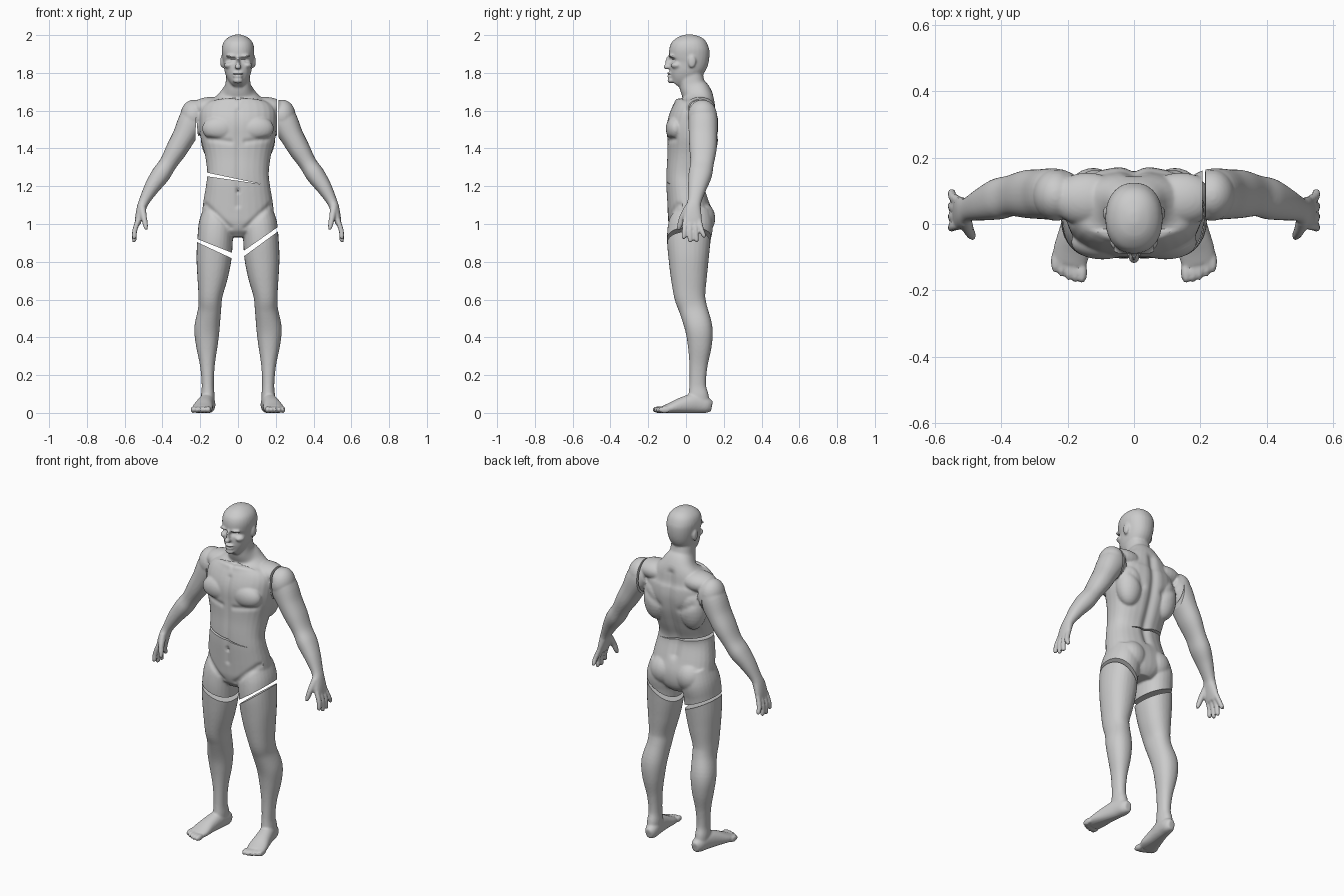
import bpy, bmesh, math
from mathutils import Vector, Matrix

bm = bmesh.new()


def catmull(p0, p1, p2, p3, t):
    return [0.5 * (2 * b + (c - a) * t + (2 * a - 5 * b + 4 * c - d) * t * t
                   + (3 * b - a - 3 * c + d) * t ** 3) for a, b, c, d in zip(p0, p1, p2, p3)]


def loft(sections, ref=(0, 1, 0), power=2.2, mirror=1, sides=28, steps=5):
    """Smooth tube through (x, y, z, half_width, half_depth) sections."""
    s = [(mirror * a[0],) + tuple(a[1:]) for a in sections]
    s = [s[0]] + s + [s[-1]]
    path = [catmull(*s[i:i + 4], k / steps) for i in range(len(s) - 3) for k in range(steps)]
    path.append(list(s[-1]))
    rings = []
    for i, p in enumerate(path):
        t = (Vector(path[min(i + 1, len(path) - 1)][:3]) - Vector(path[max(i - 1, 0)][:3])).normalized()
        v = Vector(ref)
        v = (v - t * v.dot(t)).normalized()
        u = v.cross(t)
        ring = []
        for k in range(sides):
            a = 2 * math.pi * k / sides
            c, d = math.cos(a), math.sin(a)
            c = math.copysign(abs(c) ** (2 / power), c) * p[3]
            d = math.copysign(abs(d) ** (2 / power), d) * p[4]
            ring.append(bm.verts.new(Vector(p[:3]) + u * c + v * d))
        rings.append(ring)
    for r, q in zip(rings, rings[1:]):
        for k in range(sides):
            bm.faces.new((r[k], r[k - 1], q[k - 1], q[k]))
    bm.faces.new(rings[0])
    bm.faces.new(rings[-1][::-1])


def ball(c, r, mirror=1):
    m = Matrix.Translation((c[0] * mirror, c[1], c[2])) @ Matrix.Diagonal((*r, 1))
    bmesh.ops.create_uvsphere(bm, u_segments=24, v_segments=16, radius=1, matrix=m)


# Torso and neck
loft([(0, .03, .93, .06, .08), (0, .03, .97, .13, .11), (0, .025, 1.03, .185, .12),
      (0, .012, 1.10, .186, .112), (0, -.005, 1.20, .17, .1), (0, -.003, 1.27, .163, .102),
      (0, .015, 1.36, .174, .117), (0, .03, 1.45, .197, .132), (0, .037, 1.53, .205, .137),
      (0, .048, 1.60, .2, .122), (0, .06, 1.65, .15, .095), (0, .055, 1.69, .098, .08),
      (0, .035, 1.73, .07, .07), (0, .025, 1.78, .063, .066), (0, .02, 1.83, .06, .065)], power=2.35)

# Head with nose, lips and chin
loft([(0, -.058, 1.742, .028, .03), (0, -.037, 1.768, .052, .057), (0, -.014, 1.805, .069, .081),
      (0, .01, 1.85, .077, .102), (0, .017, 1.89, .084, .107), (0, .017, 1.93, .086, .105),
      (0, .018, 1.965, .075, .09), (0, .018, 1.99, .048, .06), (0, .018, 2.003, .014, .018)])
for c, r in [((0, -.1, 1.832), (.017, .02, .014)), ((0, -.093, 1.856), (.011, .016, .035)),
             ((0, -.086, 1.797), (.028, .016, .007)), ((0, -.084, 1.783), (.025, .016, .008)),
             ((0, -.08, 1.76), (.026, .018, .016))]:
    ball(c, r)

for m in (1, -1):
    # Face and muscle masses
    for c, r in [((.033, -.076, 1.888), (.032, .018, .009)), ((.048, -.05, 1.84), (.026, .03, .018)),
                 ((.084, .032, 1.86), (.01, .021, .034)),
                 ((.095, -.055, 1.505), (.095, .052, .068)),
                 ((.085, .075, 1.03), (.086, .08, .09)),
                 ((.12, .1, 1.46), (.078, .07, .13)),
                 ((.14, .075, 1.615), (.11, .08, .058)),
                 ((.235, .087, 1.572), (.07, .078, .086))]:
        ball(c, r, m)

    # Arm and palm
    loft([(.19, .085, 1.58, .065, .065), (.235, .09, 1.555, .075, .077), (.285, .09, 1.465, .062, .075),
          (.325, .09, 1.395, .057, .072), (.37, .085, 1.32, .047, .062), (.41, .075, 1.26, .05, .062),
          (.455, .06, 1.195, .041, .05), (.497, .045, 1.12, .028, .037), (.512, .037, 1.08, .025, .043),
          (.525, .034, 1.03, .02, .05), (.532, .034, 1.0, .015, .046)], mirror=m)
    # Fingers and thumb
    for y0, y1, z1 in [(-.004, -.012, .92), (.021, .022, .903), (.046, .056, .905), (.07, .095, .928)]:
        loft([(.528, y0, 1.02, .014, .014), (.546, (y0 + y1) / 2, .968, .0135, .0135),
              (.549, y1, z1 + .01, .012, .012), (.547, y1, z1, .006, .006)], mirror=m, sides=12)
    loft([(.508, .012, 1.085, .02, .022), (.498, -.018, 1.035, .016, .018), (.489, -.034, .99, .013, .014),
          (.486, -.041, .968, .007, .008)], mirror=m, sides=12)

    # Leg
    loft([(.1, .03, 1.08, .08, .1), (.113, .025, 1.0, .094, .118), (.121, .015, .92, .094, .116),
          (.127, .014, .82, .093, .107), (.135, .015, .72, .081, .096), (.146, .02, .62, .064, .083),
          (.15, .038, .55, .061, .075), (.164, .067, .45, .067, .073), (.165, .073, .36, .058, .064),
          (.162, .066, .25, .039, .048), (.16, .062, .15, .032, .044), (.16, .066, .09, .036, .054),
          (.16, .07, .03, .034, .055)], mirror=m)
    # Foot and toes
    loft([(.155, .137, .035, .02, .028), (.155, .11, .04, .035, .041), (.164, .05, .05, .041, .052),
          (.178, -.02, .04, .047, .043), (.188, -.08, .026, .055, .029), (.193, -.12, .018, .05, .02)],
         ref=(0, 0, 1), mirror=m)
    for i in range(5):
        ball((.157 + .0205 * i, -.145 + .002 * i * i, .017), (.0165 if i == 0 else .0115, .034, .018), m)

bmesh.ops.recalc_face_normals(bm, faces=bm.faces)
mesh = bpy.data.meshes.new("torso")
bm.to_mesh(mesh)
bm.free()
body = bpy.data.objects.new("torso", mesh)
bpy.context.collection.objects.link(body)
bpy.context.view_layer.objects.active = body
body.select_set(True)

# Fuse everything into one soft skin
fuse = body.modifiers.new("fuse", 'REMESH')
fuse.mode, fuse.voxel_size = 'VOXEL', .006
soft = body.modifiers.new("soft", 'SMOOTH')
soft.factor, soft.iterations = .5, 5
for name in ("fuse", "soft"):
    bpy.ops.object.modifier_apply(modifier=name)


def stroke(a, b, radius, amount, side):
    """Sculpt a mirrored front (-1) or back (1) stroke along a segment in xz."""
    a, b = Vector(a), Vector(b)
    d = b - a
    for v in bm.verts:
        p = Vector((abs(v.co.x), v.co.z))
        if v.co.y * side < .02 or p.x > .3 or not min(a.y, b.y) - .1 < p.y < max(a.y, b.y) + .1:
            continue
        t = max(0, min(1, (p - a).dot(d) / max(d.length_squared, 1e-9)))
        f = math.exp(-((p - a - d * t).length / radius) ** 2)
        if f > .02:
            v.co += v.normal * amount * f


bm = bmesh.new()
bm.from_mesh(body.data)
for args in [((.022, 1.868), (.044, 1.868), .011, -.011, -1),   # eye sockets
             ((0, 1.79), (.024, 1.79), .004, -.004, -1),        # mouth
             ((0, 1.1), (0, 1.6), .014, -.007, -1),             # front midline
             ((0, 1.17), (0, 1.18), .01, -.008, -1),            # navel
             ((.04, 1.435), (.15, 1.45), .014, -.006, -1),      # chest edge
             ((.02, 1.655), (.17, 1.67), .012, .005, -1),       # collar bones
             ((.17, 1.1), (.04, .98), .014, -.006, -1),         # groin
             ((0, 1.15), (0, 1.65), .024, -.014, 1),            # spine
             ((.07, 1.45), (.15, 1.5), .02, -.006, 1)]:         # shoulder blades
    stroke(*args)
for v in bm.verts:
    v.co.z = max(v.co.z, 0)
bm.to_mesh(body.data)
bm.free()

# Slits: prisms drawn in the front plane
bm = bmesh.new()
for poly in [[(-.26, .938), (0, .835), (0, .803), (-.26, .924)],
             [(0, .837), (.26, 1.018), (.26, .996), (0, .806)],
             [(-.25, 1.29), (.13, 1.21), (-.25, 1.265)],
             [(.206, 1.42), (.206, 1.72), (.216, 1.72), (.214, 1.42)],
             [(-.222, 1.575), (-.208, 1.42), (-.226, 1.42)]]:
    face = bm.faces.new([bm.verts.new((x, -.4, z)) for x, z in poly])
    new = bmesh.ops.extrude_face_region(bm, geom=[face])["geom"]
    bmesh.ops.translate(bm, vec=(0, .8, 0), verts=[g for g in new if isinstance(g, bmesh.types.BMVert)])
bmesh.ops.recalc_face_normals(bm, faces=bm.faces)
cut_mesh = bpy.data.meshes.new("slit_cutter")
bm.to_mesh(cut_mesh)
bm.free()
cutter = bpy.data.objects.new("slit_cutter", cut_mesh)
bpy.context.collection.objects.link(cutter)
cutter.hide_render = True
cut = body.modifiers.new("cut", 'BOOLEAN')
cut.operation, cut.solver, cut.object = 'DIFFERENCE', 'EXACT', cutter
bpy.ops.object.modifier_apply(modifier="cut")
bpy.data.objects.remove(cutter)
bpy.ops.object.shade_smooth_by_angle(angle=math.radians(40))

# Split the severed parts and name them
bpy.ops.mesh.separate(type='LOOSE')
for o in list(bpy.context.collection.objects):
    zs = [v.co.z for v in o.data.vertices]
    x = sum(v.co.x for v in o.data.vertices) / len(zs)
    part = "torso" if max(zs) > 1.9 else ("leg" if min(zs) < .5 else "arm")
    o.name = part if part == "torso" else ("left_" if x > 0 else "right_") + part
